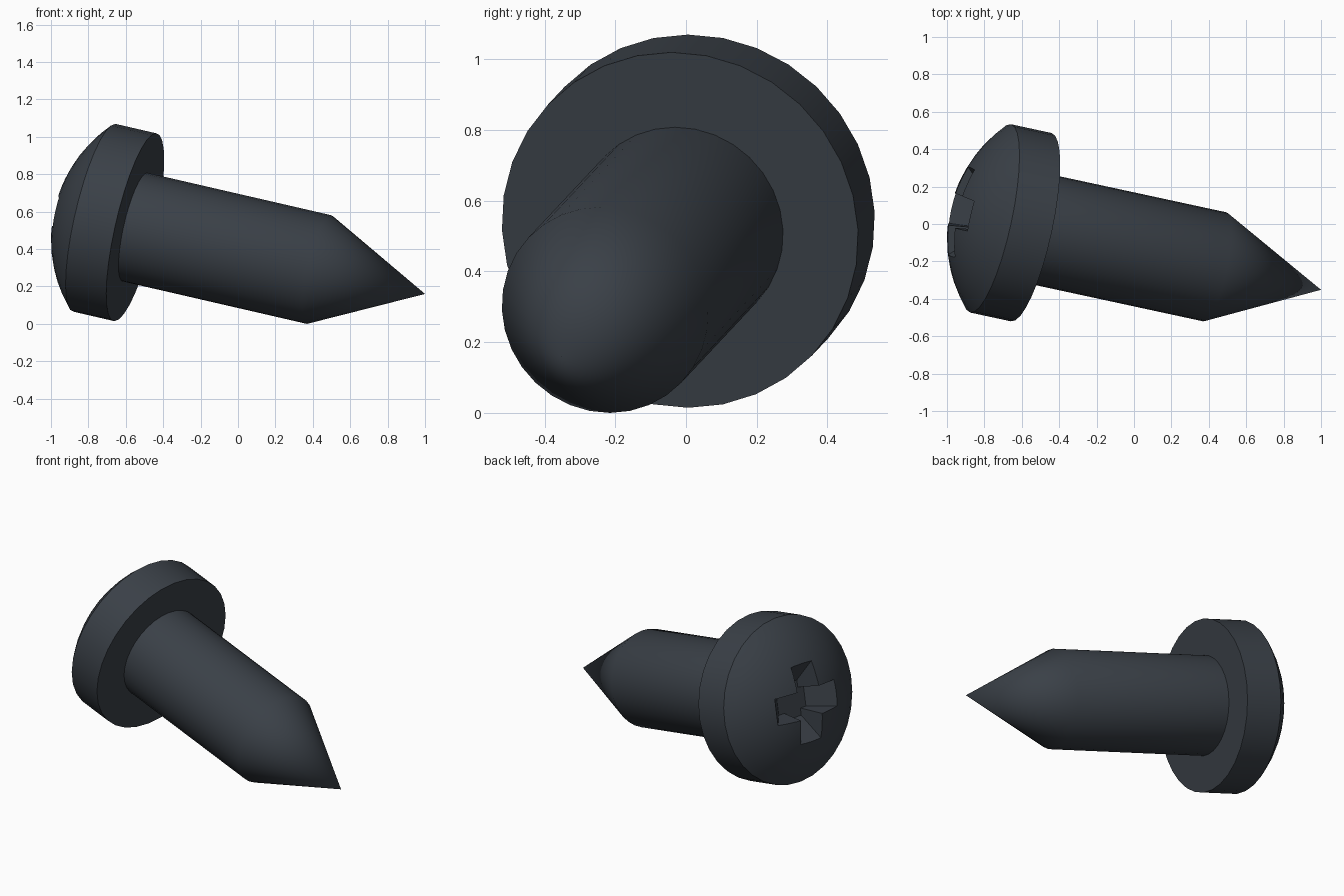
import bpy, bmesh, math
from mathutils import Matrix, Vector

cube = bpy.data.objects.get("Cube")
if cube:
    bpy.data.objects.remove(cube, do_unlink=True)

# Dark steel material
steel = bpy.data.materials.new("dark_steel")
steel.use_nodes = True
colour = (0.042, 0.051, 0.063, 1)
steel.diffuse_color = colour
steel.node_tree.nodes["Principled BSDF"].inputs["Base Color"].default_value = colour

# Tilted frame: local z runs out of the head, origin at the dome rim
out = Vector((-0.9535, 0.206, 0.2196)).normalized()
up = (Vector((0, 0, 1)) - out * out.z).normalized()
side = up.cross(out)
frame = Matrix((side, up, out)).transposed().to_4x4()
frame.translation = (-0.767, 0.03, 0.567)

SIDES = 32
HEAD_R, DOME_H, SHAFT_R = 0.515, 0.208, 0.298


def add_object(name, bm):
    bmesh.ops.recalc_face_normals(bm, faces=bm.faces)
    bm.transform(frame)
    mesh = bpy.data.meshes.new(name)
    bm.to_mesh(mesh)
    bm.free()
    mesh.materials.append(steel)
    obj = bpy.data.objects.new(name, mesh)
    bpy.context.collection.objects.link(obj)
    return obj


def lathe(name, profile):
    bm = bmesh.new()
    verts = [bm.verts.new((r, 0, z)) for r, z in profile]
    edges = [bm.edges.new(pair) for pair in zip(verts, verts[1:])]
    bmesh.ops.spin(bm, geom=verts + edges, cent=(0, 0, 0), axis=(0, 0, 1),
                   angle=math.tau, steps=SIDES)
    bmesh.ops.remove_doubles(bm, verts=bm.verts, dist=0.0005)
    return add_object(name, bm)


# Screw body: point, shaft, flat underside, head wall and dome
ball = (HEAD_R ** 2 + DOME_H ** 2) / (2 * DOME_H)
rim_angle = math.asin(HEAD_R / ball)
dome = []
for i in range(9):
    a = rim_angle * (1 - i / 8)
    dome.append((ball * math.sin(a), ball * (math.cos(a) - 1) + DOME_H))
screw = lathe("screw", [(0, -1.853), (SHAFT_R, -1.258), (SHAFT_R, -0.228),
                        (HEAD_R, -0.228)] + dome)


# Tapered cross cutter for the drive recess
def cross_ring(bm, reach, half, z):
    ring = []
    for k in range(4):
        turn = Matrix.Rotation(k * math.pi / 2 - 0.04, 3, 'Z')
        for x, y in ((reach, -half), (reach, half), (half, half)):
            ring.append(bm.verts.new(turn @ Vector((x, y, z))))
    return ring


bm = bmesh.new()
top = cross_ring(bm, 0.36, 0.098, DOME_H + 0.08)
low = cross_ring(bm, 0.11, 0.065, DOME_H - 0.18)
bm.faces.new(top)
bm.faces.new(low)
for i in range(len(top)):
    j = (i + 1) % len(top)
    bm.faces.new((top[i], top[j], low[j], low[i]))
cutter = add_object("recess_cutter", bm)
cutter.hide_render = True

# Cut the recess, then smooth with sharp creases
cut = screw.modifiers.new("recess", 'BOOLEAN')
cut.operation = 'DIFFERENCE'
cut.solver = 'EXACT'
cut.object = cutter
bpy.ops.object.select_all(action='DESELECT')
screw.select_set(True)
bpy.context.view_layer.objects.active = screw
bpy.ops.object.modifier_apply(modifier=cut.name)
bpy.data.objects.remove(cutter, do_unlink=True)
bpy.ops.object.shade_smooth_by_angle(angle=math.radians(30))
